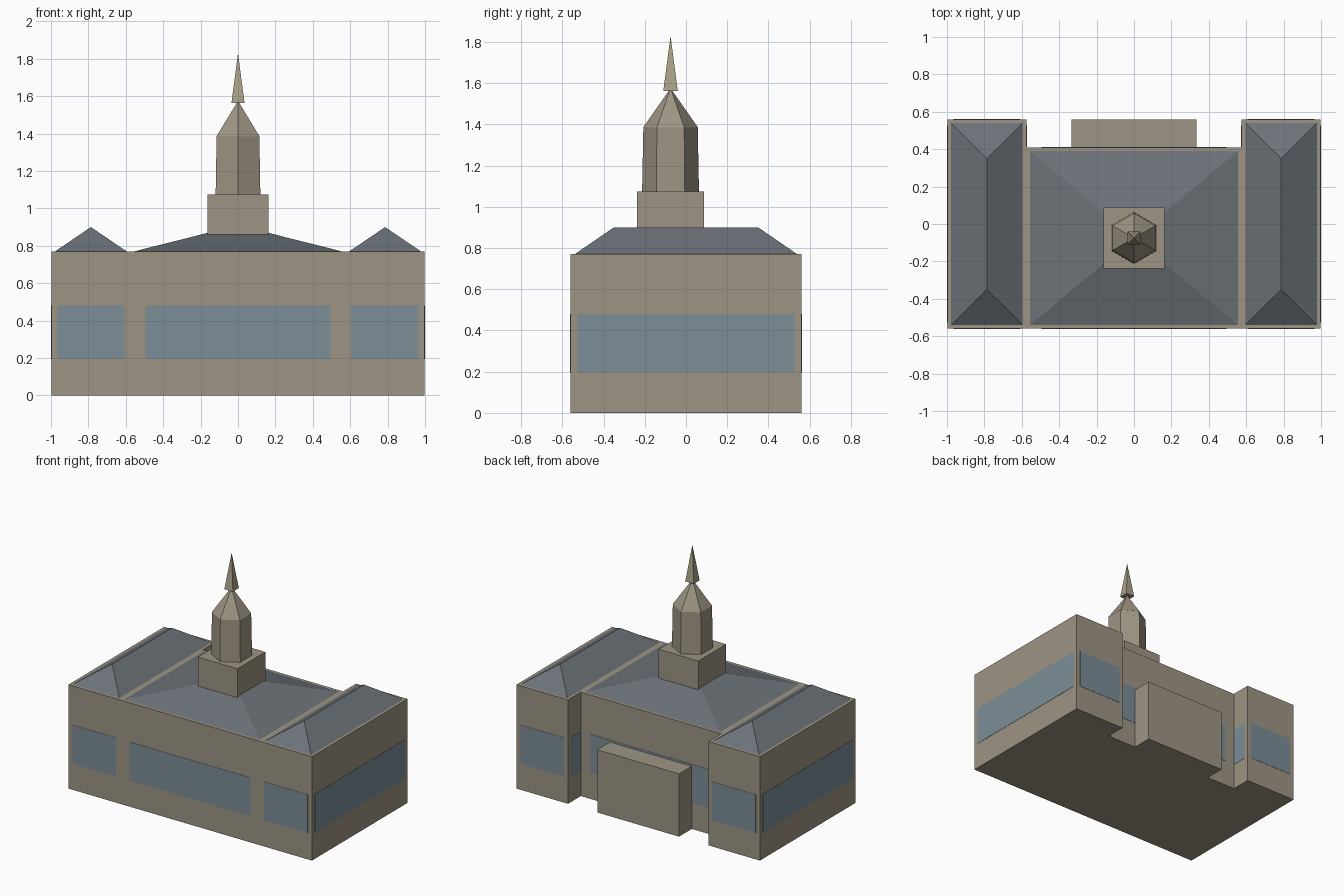
import bpy, bmesh, math
from mathutils import Matrix

if "Cube" in bpy.data.objects:
    bpy.data.objects.remove(bpy.data.objects["Cube"])


def material(name, rgb):
    m = bpy.data.materials.new(name)
    m.diffuse_color = (*rgb, 1)
    m.use_nodes = True
    m.node_tree.nodes["Principled BSDF"].inputs["Base Color"].default_value = m.diffuse_color
    return m


STONE = material("stone", (0.34, 0.30, 0.23))
SLATE = material("slate", (0.15, 0.17, 0.19))
GLASS = material("glass", (0.20, 0.27, 0.31))
GOLD = material("pale_gold", (0.40, 0.36, 0.25))


def finish(name, bm, mat):
    bmesh.ops.recalc_face_normals(bm, faces=bm.faces)
    me = bpy.data.meshes.new(name)
    bm.to_mesh(me)
    bm.free()
    me.materials.append(mat)
    ob = bpy.data.objects.new(name, me)
    bpy.context.collection.objects.link(ob)
    return ob


def box(name, x0, x1, y0, y1, z0, z1, mat):
    bm = bmesh.new()
    mtx = (Matrix.Translation(((x0 + x1) / 2, (y0 + y1) / 2, (z0 + z1) / 2))
           @ Matrix.Diagonal((x1 - x0, y1 - y0, z1 - z0, 1)))
    bmesh.ops.create_cube(bm, size=1, matrix=mtx)
    return finish(name, bm, mat)


def cone(name, sides, r0, r1, z0, z1, turn, mat):
    bm = bmesh.new()
    mtx = Matrix.Translation((0, TOWER_Y, (z0 + z1) / 2)) @ Matrix.Rotation(turn, 4, 'Z')
    bmesh.ops.create_cone(bm, cap_ends=True, segments=sides, radius1=r0, radius2=r1,
                          depth=z1 - z0, matrix=mtx)
    bmesh.ops.remove_doubles(bm, verts=bm.verts, dist=1e-5)
    return finish(name, bm, mat)


def hip_roof(name, x0, x1, y0, y1, z0, z1, run):
    # ridge runs along y, inset by "run" from both ends
    bm = bmesh.new()
    a, b, c, d = [bm.verts.new(p) for p in
                  ((x0, y0, z0), (x1, y0, z0), (x1, y1, z0), (x0, y1, z0))]
    xm = (x0 + x1) / 2
    e = bm.verts.new((xm, y0 + run, z1))
    f = bm.verts.new((xm, y1 - run, z1))
    for face in ((a, b, e), (b, c, f, e), (c, d, f), (d, a, e, f), (d, c, b, a)):
        bm.faces.new(face)
    bmesh.ops.remove_doubles(bm, verts=bm.verts, dist=1e-5)
    return finish(name, bm, SLATE)


WALL_TOP, WIN_LOW, WIN_HIGH, THIN = 0.77, 0.195, 0.48, 0.002
TOWER_Y = -0.075

# Central hall with front and back window bands
box("central_hall", -0.575, 0.575, -0.56, 0.41, 0, WALL_TOP, STONE)
hip_roof("central_roof", -0.555, 0.555, -0.54, 0.39, WALL_TOP, 0.91, 0.465)
for label, y in (("front", -0.56), ("back", 0.41)):
    box(f"hall_window_{label}", -0.495, 0.495, y - THIN, y + THIN, WIN_LOW, WIN_HIGH, GLASS)

# Low block at the back
box("rear_block", -0.335, 0.335, 0.41, 0.56, 0, 0.465, STONE)

# Side wings with hipped roofs and window bands on every face
for side, s in (("left", -1), ("right", 1)):
    def span(a, b):
        return sorted((s * a, s * b))
    box(f"{side}_wing", *span(0.575, 0.998), -0.56, 0.56, 0, WALL_TOP, STONE)
    hip_roof(f"{side}_wing_roof", *span(0.595, 0.978), -0.54, 0.54, WALL_TOP, 0.90, 0.19)
    for label, y in (("front", -0.56), ("back", 0.56)):
        box(f"{side}_wing_window_{label}", *span(0.607, 0.965), y - THIN, y + THIN,
            WIN_LOW, WIN_HIGH, GLASS)
    box(f"{side}_wing_window_outer", *span(0.998 - THIN, 1.0), -0.527, 0.527,
        WIN_LOW, WIN_HIGH, GLASS)
    box(f"{side}_wing_window_inner", *span(0.575 - THIN, 0.575 + THIN), 0.412, 0.527,
        WIN_LOW, WIN_HIGH, GLASS)

# Tower: square base, hexagonal lantern, cap and square spire
box("tower_base", -0.163, 0.163, TOWER_Y - 0.163, TOWER_Y + 0.163, WALL_TOP, 1.075, STONE)
hexturn = 0
lantern = cone("tower_lantern", 6, 0.138, 0.132, 1.075, 1.385, hexturn, STONE)
cap = cone("tower_cap", 6, 0.133, 0, 1.385, 1.575, hexturn, STONE)
spire = cone("spire", 4, 0.035 * math.sqrt(2), 0, 1.563, 1.83, math.pi / 4, GOLD)
